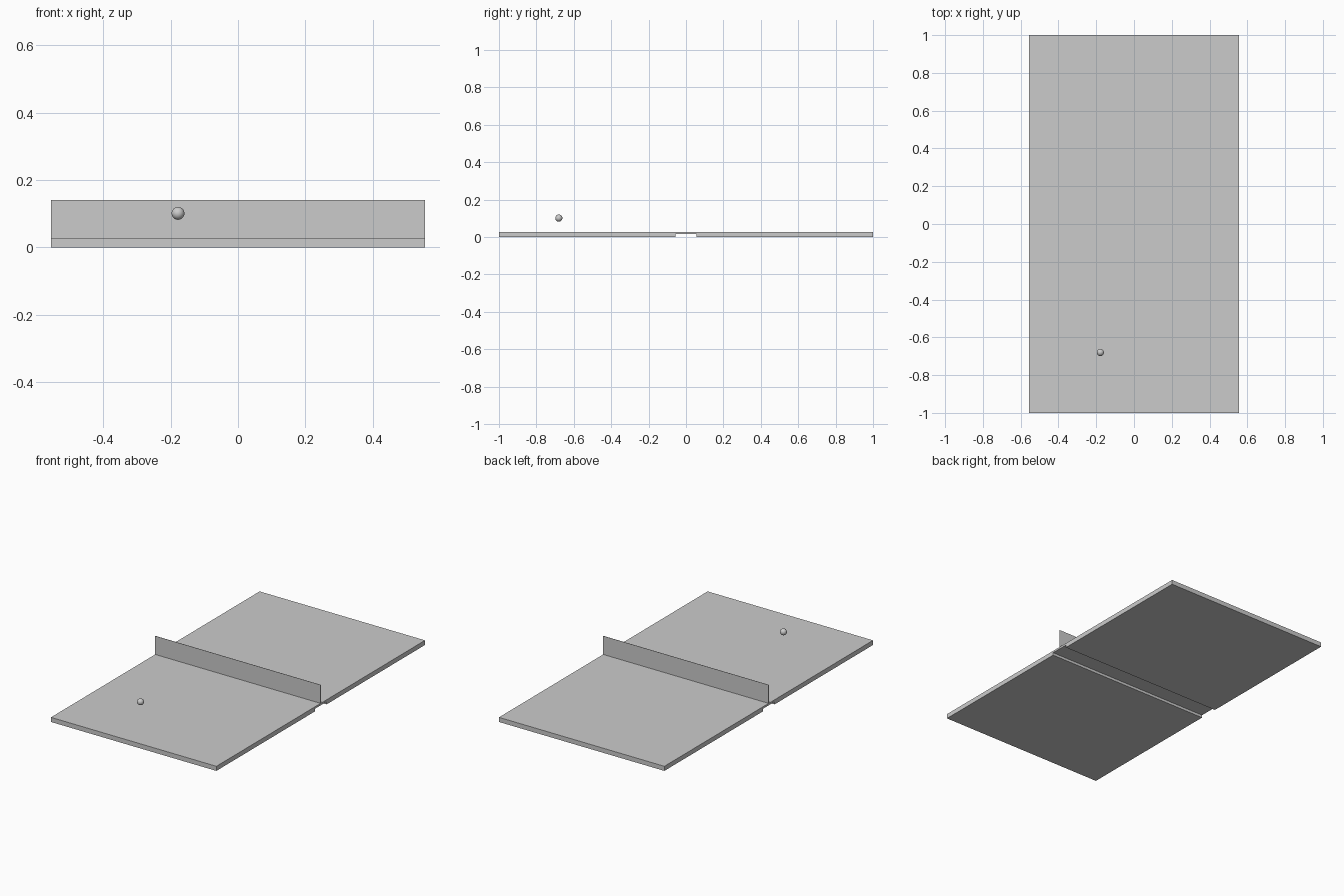
import bpy, bmesh

if "Cube" in bpy.data.objects:
    bpy.data.objects.remove(bpy.data.objects["Cube"])

grey = bpy.data.materials.new("light_grey")
grey.diffuse_color = (0.6, 0.6, 0.6, 1)
grey.use_nodes = True
grey.node_tree.nodes["Principled BSDF"].inputs["Base Color"].default_value = grey.diffuse_color

HALF_W, HALF_L, TOP = 0.555, 1.0, 0.028
SLOT_HALF, SLOT_TOP = 0.057, 0.016
NET_TOP = 0.14


def extrude_x(name, profile):
    """Extrude a (y, z) outline across the full table width."""
    bm = bmesh.new()
    face = bm.faces.new([bm.verts.new((-HALF_W, y, z)) for y, z in profile])
    new = bmesh.ops.extrude_face_region(bm, geom=[face])["geom"]
    verts = [g for g in new if isinstance(g, bmesh.types.BMVert)]
    bmesh.ops.translate(bm, verts=verts, vec=(2 * HALF_W, 0, 0))
    bmesh.ops.recalc_face_normals(bm, faces=bm.faces)
    mesh = bpy.data.meshes.new(name)
    bm.to_mesh(mesh)
    bm.free()
    mesh.materials.append(grey)
    obj = bpy.data.objects.new(name, mesh)
    bpy.context.collection.objects.link(obj)


# Table slab with a shallow slot across the underside
extrude_x("table_top", [(-HALF_L, 0), (-SLOT_HALF, 0), (-SLOT_HALF, SLOT_TOP),
                        (SLOT_HALF, SLOT_TOP), (SLOT_HALF, 0), (HALF_L, 0),
                        (HALF_L, TOP), (-HALF_L, TOP)])

# Thin net across the middle
extrude_x("net", [(-0.001, TOP), (0.001, TOP), (0.001, NET_TOP), (-0.001, NET_TOP)])

# Ball in the air over the front half
bpy.ops.mesh.primitive_uv_sphere_add(segments=32, ring_count=16, radius=0.019,
                                     location=(-0.178, -0.68, 0.101))
ball = bpy.context.object
ball.name = "ball"
ball.data.materials.append(grey)
bpy.ops.object.shade_smooth()
